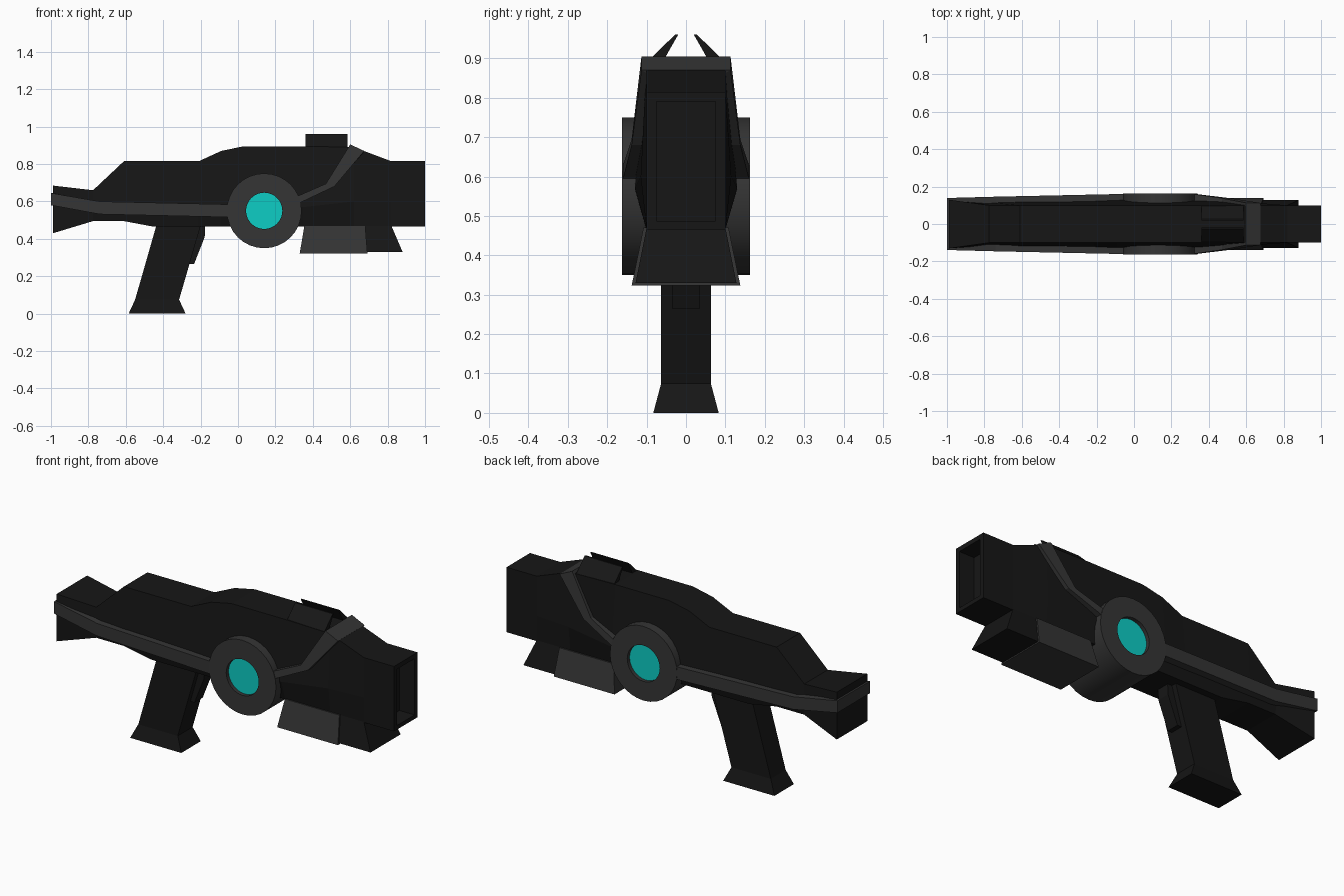
import bpy, bmesh
from math import sin, cos, pi

if "Cube" in bpy.data.objects:
    bpy.data.objects.remove(bpy.data.objects["Cube"])


def material(name, rgb):
    m = bpy.data.materials.new(name)
    m.diffuse_color = (*rgb, 1)
    m.use_nodes = True
    m.node_tree.nodes["Principled BSDF"].inputs["Base Color"].default_value = m.diffuse_color
    return m


DARK = material("dark_shell", (0.008, 0.008, 0.008))
GREY = material("grey_trim", (0.035, 0.035, 0.035))
CYAN = material("cyan_glow", (0.004, 0.61, 0.56))


def loft(name, rings, mat, caps=True, closed=False, smooth=False):
    """Skin a list of equal-length point rings."""
    bm = bmesh.new()
    vs = [[bm.verts.new(p) for p in r] for r in rings]
    n = len(vs[0])
    pairs = list(zip(vs, vs[1:])) + ([(vs[-1], vs[0])] if closed else [])
    for a, b in pairs:
        for i in range(n):
            j = (i + 1) % n
            bm.faces.new((a[i], a[j], b[j], b[i]))
    if caps and not closed:
        bm.faces.new(vs[0])
        bm.faces.new(vs[-1])
    bmesh.ops.recalc_face_normals(bm, faces=bm.faces)
    me = bpy.data.meshes.new(name)
    bm.to_mesh(me)
    bm.free()
    ob = bpy.data.objects.new(name, me)
    bpy.context.collection.objects.link(ob)
    me.materials.append(mat)
    if smooth:
        bpy.ops.object.select_all(action='DESELECT')
        ob.select_set(True)
        bpy.context.view_layer.objects.active = ob
        bpy.ops.object.shade_smooth_by_angle(angle=0.6)
    return ob


def tower(name, levels, mat):
    """Stacked rectangles: z, x min, x max, half width."""
    return loft(name, [[(a, -w, z), (b, -w, z), (b, w, z), (a, w, z)]
                       for z, a, b, w in levels], mat)


def circle(y, r, cx=0.14, cz=0.55, n=32):
    return [(cx + r * cos(2 * pi * i / n), y, cz + r * sin(2 * pi * i / n))
            for i in range(n)]


# Main body with recessed muzzle: x, top z, bottom z, edge half width, belly half width, belly z
stations = [
    (-0.99, 0.685, 0.43, 0.13, 0.13, 0.61),
    (-0.775, 0.66, 0.495, 0.10, 0.115, 0.565),
    (-0.61, 0.815, 0.495, 0.10, 0.12, 0.56),
    (-0.45, 0.815, 0.465, 0.10, 0.12, 0.555),
    (-0.21, 0.815, 0.465, 0.10, 0.125, 0.55),
    (-0.09, 0.87, 0.465, 0.10, 0.13, 0.55),
    (0.03, 0.895, 0.465, 0.10, 0.13, 0.55),
    (0.35, 0.895, 0.465, 0.10, 0.13, 0.57),
    (0.62, 0.89, 0.465, 0.10, 0.115, 0.60),
    (0.82, 0.815, 0.465, 0.10, 0.10, 0.60),
    (1.0, 0.815, 0.465, 0.10, 0.10, 0.60),
    (1.0, 0.79, 0.487, 0.075, 0.075, 0.60),
    (0.91, 0.79, 0.487, 0.075, 0.075, 0.60),
]
loft("body", [[(x, -e, t), (x, -m, zm), (x, -e, b), (x, e, b), (x, m, zm), (x, e, t)]
              for x, t, b, e, m, zm in stations], DARK)

# Trim strap looping round both sides, over the top and behind the stock:
# upper x, z, lower x, z, outer y, inward shift x, z
strap = [
    (0.60, 0.905, 0.675, 0.87, 0.113, -0.015, -0.03),
    (0.47, 0.695, 0.515, 0.68, 0.138, 0, 0),
    (0.31, 0.625, 0.325, 0.59, 0.161, 0, 0),
    (0.27, 0.61, 0.28, 0.57, 0.12, 0, 0),
    (0.00, 0.583, 0.00, 0.515, 0.12, 0, 0),
    (-0.045, 0.584, -0.045, 0.516, 0.161, 0, 0),
    (-0.74, 0.60, -0.74, 0.532, 0.146, 0, 0),
    (-1.0, 0.645, -1.0, 0.58, 0.139, 0.03, 0),
]


def strap_ring(s, side):
    ux, uz, lx, lz, y, dx, dz = s
    i = y - 0.05
    return [(ux, side * y, uz), (lx, side * y, lz),
            (lx + dx, side * i, lz + dz), (ux + dx, side * i, uz + dz)]


loft("trim_strap", [strap_ring(s, -1) for s in strap]
     + [strap_ring(s, 1) for s in reversed(strap)], GREY, closed=True)

# Round hub through the body, with a glowing lens sunk in each side
loft("hub_ring", [circle(y, r) for y, r in
                  ((-0.138, 0.097), (-0.162, 0.097), (-0.162, 0.2),
                   (0.162, 0.2), (0.162, 0.097), (0.138, 0.097))],
     GREY, caps=False, smooth=True)
for side, label in ((-1, "front"), (1, "back")):
    loft(label + "_lens", [circle(side * 0.142, 0.097), circle(side * 0.136, 0.097)],
         CYAN, smooth=True)

# Sight fins leaning inwards
fin = [(0.10, 0.89), (0.058, 0.893), (0.02, 0.96), (0.028, 0.96)]
for side, label in ((-1, "front"), (1, "back")):
    loft(label + "_sight_fin", [[(x, side * y, z) for y, z in fin]
                                for x in (0.36, 0.585)], DARK)

# Hand grip and trigger
tower("grip", [(0.47, -0.437, -0.20, 0.063), (0.075, -0.55, -0.315, 0.063),
               (0.0, -0.585, -0.28, 0.083)], DARK)
tower("trigger", [(0.47, -0.25, -0.175, 0.035), (0.41, -0.25, -0.178, 0.035),
                  (0.265, -0.29, -0.235, 0.035)], DARK)

# Flared fore grip with grey cladding
tower("fore_grip", [(0.47, 0.66, 0.82, 0.10), (0.33, 0.66, 0.88, 0.128)], DARK)
tower("fore_grip_cladding", [(0.47, 0.355, 0.68, 0.108), (0.323, 0.33, 0.692, 0.138)], GREY)
